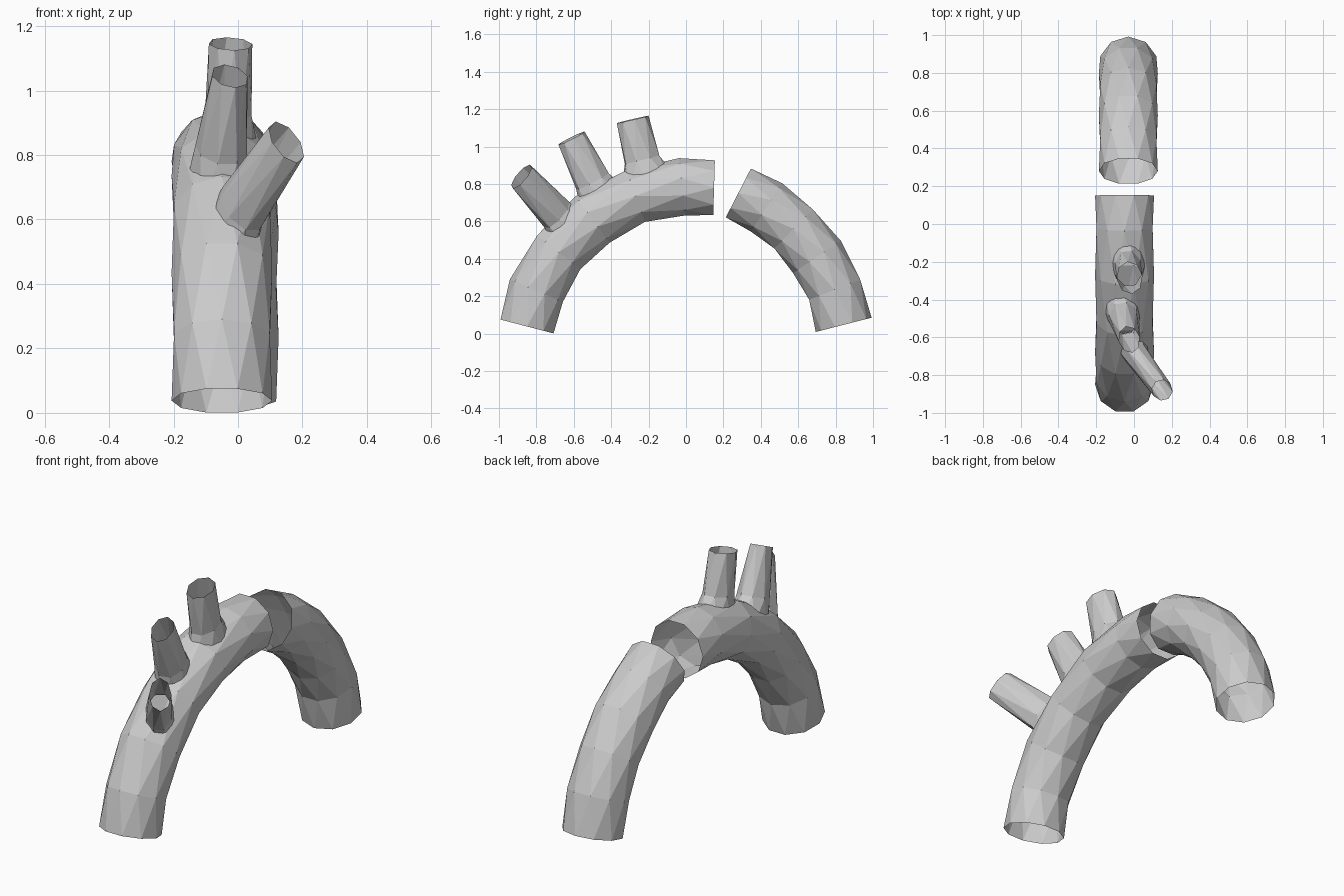
import bpy, bmesh, math
from mathutils import Vector

if "Cube" in bpy.data.objects:
    bpy.data.objects.remove(bpy.data.objects["Cube"])

Z = Vector((0, 0, 1))


def tube(name, points, radii, sides):
    """Faceted capped tube along points; radii are (sideways, upright) per ring.
    Alternate rings are twisted half a step, giving diamond facets."""
    pts = [Vector(p) for p in points]
    bm = bmesh.new()
    rings, ends = [], []
    for i, p in enumerate(pts):
        a, b = pts[max(i - 1, 0)], pts[min(i + 1, len(pts) - 1)]
        t = (b - a).normalized()
        side = t.cross(Z).normalized()
        up = side.cross(t)
        ring = []
        for k in range(sides):
            ang = math.tau * (k + 0.5 * (i % 2)) / sides
            ring.append(bm.verts.new(p + side * radii[i][0] * math.cos(ang)
                                     + up * radii[i][1] * math.sin(ang)))
        rings.append(ring)
        if i in (0, len(pts) - 1):
            ends.append((p, t))
    for i in range(len(rings) - 1):
        r, q = rings[i], rings[i + 1]
        for k in range(sides):
            n = (k + 1) % sides
            if i % 2 == 0:
                bm.faces.new((r[k], r[n], q[k]))
                bm.faces.new((r[n], q[n], q[k]))
            else:
                bm.faces.new((r[k], r[n], q[n]))
                bm.faces.new((r[k], q[n], q[k]))
    bm.faces.new(rings[0][::-1])
    bm.faces.new(rings[-1])
    bmesh.ops.recalc_face_normals(bm, faces=bm.faces)
    mesh = bpy.data.meshes.new(name)
    bm.to_mesh(mesh)
    bm.free()
    obj = bpy.data.objects.new(name, mesh)
    bpy.context.collection.objects.link(obj)
    return obj, ends


def open_ends(obj, ends):
    """Remove the flat caps so the tubes are hollow."""
    bm = bmesh.new()
    bm.from_mesh(obj.data)
    caps = [f for f in bm.faces if any(
        all(abs((v.co - p).dot(t)) < 0.002 and (v.co - p).length < 0.2 for v in f.verts)
        for p, t in ends)]
    bmesh.ops.delete(bm, geom=caps, context='FACES')
    bm.to_mesh(obj.data)
    bm.free()


def arch(name, x, path):
    return tube(name, [(x, y, z) for y, z in path], [(0.156, 0.154)] * len(path), 10)


# Front arch
front, front_ends = arch("front_arch", -0.05, [
    (-0.85, 0.038), (-0.80, 0.23), (-0.68, 0.435), (-0.50, 0.61),
    (-0.27, 0.735), (-0.02, 0.785), (0.15, 0.78)])

# Three branches, each from inside the arch, flaring at the root
branches = [
    ("low_branch", [(-0.02, -0.62, 0.55), (0.01, -0.69, 0.635), (0.15, -0.88, 0.84)],
     [(0.085, 0.12), (0.068, 0.10), (0.055, 0.085)]),
    ("middle_branch", [(-0.065, -0.44, 0.70), (-0.052, -0.50, 0.815), (-0.025, -0.612, 1.045)],
     [(0.10, 0.14), (0.08, 0.10), (0.056, 0.08)]),
    ("rear_branch", [(-0.032, -0.20, 0.80), (-0.030, -0.235, 0.93), (-0.023, -0.285, 1.145)],
     [(0.10, 0.15), (0.074, 0.10), (0.068, 0.088)]),
]
for name, path, radii in branches:
    part, ends = tube(name, path, radii, 8)
    mod = front.modifiers.new(name, 'BOOLEAN')
    mod.operation = 'UNION'
    mod.solver = 'EXACT'
    mod.object = part
    bpy.context.view_layer.objects.active = front
    bpy.ops.object.modifier_apply(modifier=name)
    bpy.data.objects.remove(part)
    front_ends.append(ends[1])
open_ends(front, front_ends)

# Rear arch
rear, rear_ends = arch("rear_arch", -0.03, [
    (0.28, 0.752), (0.43, 0.675), (0.575, 0.56), (0.70, 0.41),
    (0.795, 0.235), (0.843, 0.047)])
open_ends(rear, rear_ends)
